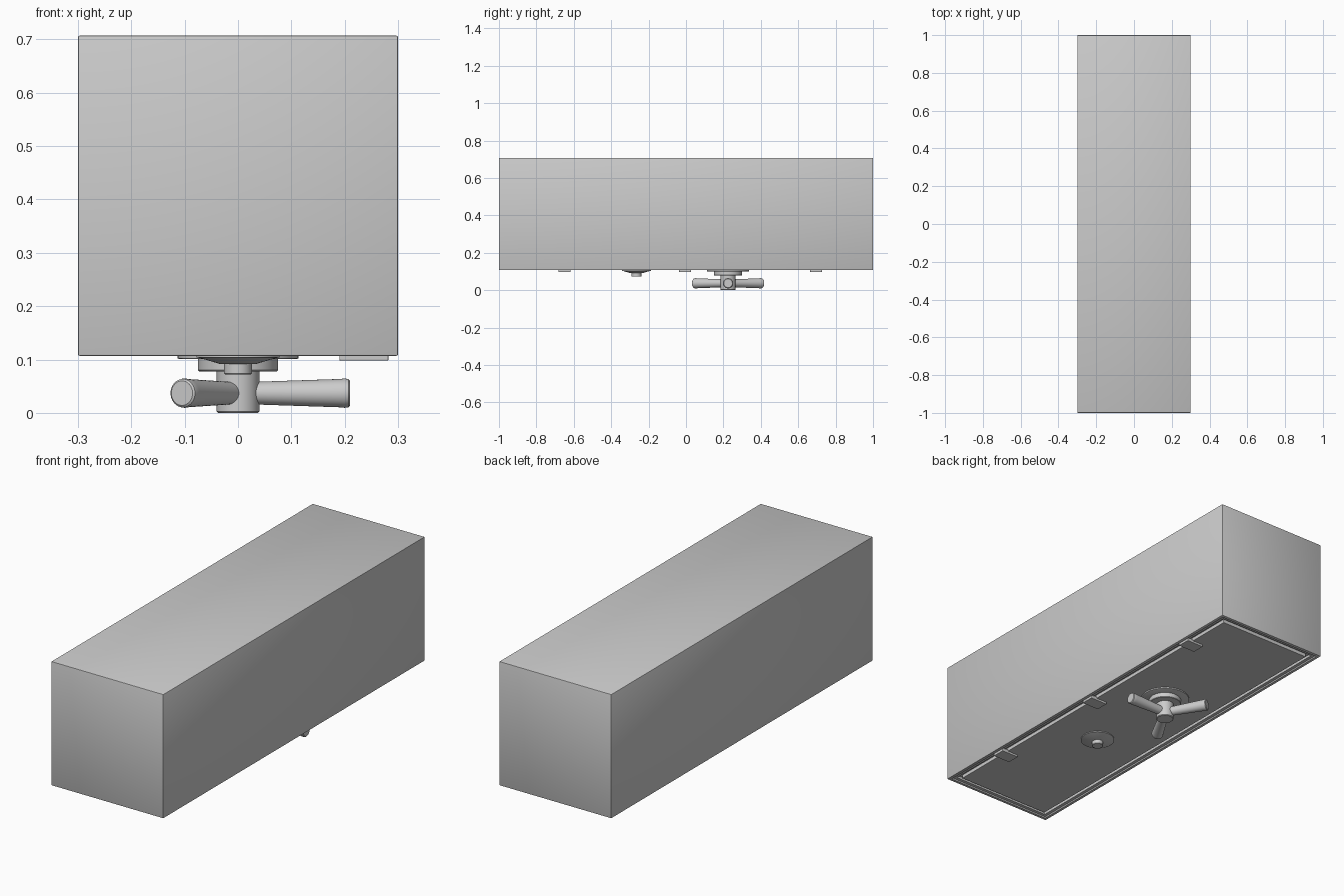
import bpy, bmesh, math
from mathutils import Matrix

if "Cube" in bpy.data.objects:
    bpy.data.objects.remove(bpy.data.objects["Cube"])

FACE = 0.107  # height of the door side, which faces down


def finish(name, bm, smooth=False):
    bmesh.ops.recalc_face_normals(bm, faces=bm.faces)
    me = bpy.data.meshes.new(name)
    bm.to_mesh(me)
    bm.free()
    ob = bpy.data.objects.new(name, me)
    bpy.context.collection.objects.link(ob)
    if smooth:
        bpy.ops.object.select_all(action='DESELECT')
        ob.select_set(True)
        bpy.context.view_layer.objects.active = ob
        bpy.ops.object.shade_smooth_by_angle(angle=math.radians(35))
    return ob


def box(name, x, y, z, bevel):
    bm = bmesh.new()
    size = [b - a for a, b in (x, y, z)]
    mid = [(a + b) / 2 for a, b in (x, y, z)]
    bmesh.ops.create_cube(bm, size=1, matrix=Matrix.Translation(mid) @ Matrix.Diagonal((*size, 1)))
    ob = finish(name, bm)
    m = ob.modifiers.new("bevel", 'BEVEL')
    m.width, m.segments = bevel, 2
    return ob


def lathe(name, profile, matrix, steps=48):
    """Spin (radius, z) points about z; ends at radius 0 close the shape."""
    bm = bmesh.new()
    vs = [bm.verts.new((r, 0, z)) for r, z in profile]
    es = [bm.edges.new(p) for p in zip(vs, vs[1:])]
    bmesh.ops.spin(bm, geom=vs + es, axis=(0, 0, 1), cent=(0, 0, 0), steps=steps, angle=math.tau)
    bmesh.ops.remove_doubles(bm, verts=bm.verts, dist=1e-5)
    bm.transform(matrix)
    return finish(name, bm, True)


# Cabinet with a rim and a shallow stepped recess on the underside
bm = bmesh.new()
bmesh.ops.create_cube(bm, size=1, matrix=Matrix.Translation((0, 0, FACE + 0.3)) @ Matrix.Diagonal((0.6, 2, 0.6, 1)))
bmesh.ops.bevel(bm, geom=bm.edges[:], offset=0.003, segments=2, profile=0.5, affect='EDGES')
bm.normal_update()
under = [max((f for f in bm.faces if f.normal.z < -0.99), key=lambda f: f.calc_area())]
for width, depth in ((0.017, 0), (0.003, -0.006), (0.022, 0), (0.001, -0.012)):
    bmesh.ops.inset_region(bm, faces=under, thickness=width, depth=depth)
finish("cabinet", bm, True)

# Door panel sitting in the recess, leaving a thin seam
box("door", (-0.25, 0.25), (-0.95, 0.95), (FACE + 0.001, FACE + 0.03), 0.002)

# Hinge plates along the right edge
for i, y in enumerate((-0.65, -0.005, 0.695)):
    box(f"hinge_{i + 1}", (0.19, 0.282), (y - 0.032, y + 0.032), (0.098, FACE + 0.009), 0.002)

# Combination dial: sloped flange and knob
at_dial = Matrix.Translation((0, -0.265, 0))
lathe("dial_flange", [(0, 0.112), (0.078, 0.112), (0.078, 0.104), (0.07, 0.1025), (0.035, 0.092), (0, 0.092)], at_dial)
lathe("dial_knob", [(0, 0.1), (0.026, 0.1), (0.026, 0.074), (0.024, 0.072), (0, 0.072)], at_dial)

# Handle: back plate, collar and hub
at_handle = Matrix.Translation((0, 0.225, 0))
lathe("handle_plate", [(0, 0.112), (0.113, 0.112), (0.113, 0.102), (0.111, 0.101), (0, 0.101)], at_handle)
lathe("handle_collar", [(0, 0.105), (0.075, 0.105), (0.075, 0.08), (0.073, 0.078), (0, 0.078)], at_handle)
lathe("handle_hub", [(0, 0.082), (0.04, 0.082), (0.04, 0.003), (0.037, 0), (0, 0)], at_handle)

# Three flared spokes
spoke = [(0, 0), (0.0215, 0), (0.0215, 0.04), (0.0265, 0.19), (0.0275, 0.2), (0.0265, 0.207), (0.023, 0.21), (0, 0.21)]
for i in range(3):
    turn = Matrix.Rotation(math.radians(120 * i), 4, 'Z') @ Matrix.Rotation(math.pi / 2, 4, 'Y')
    lathe(f"handle_spoke_{i + 1}", spoke, Matrix.Translation((0, 0.225, 0.037)) @ turn, 32)
